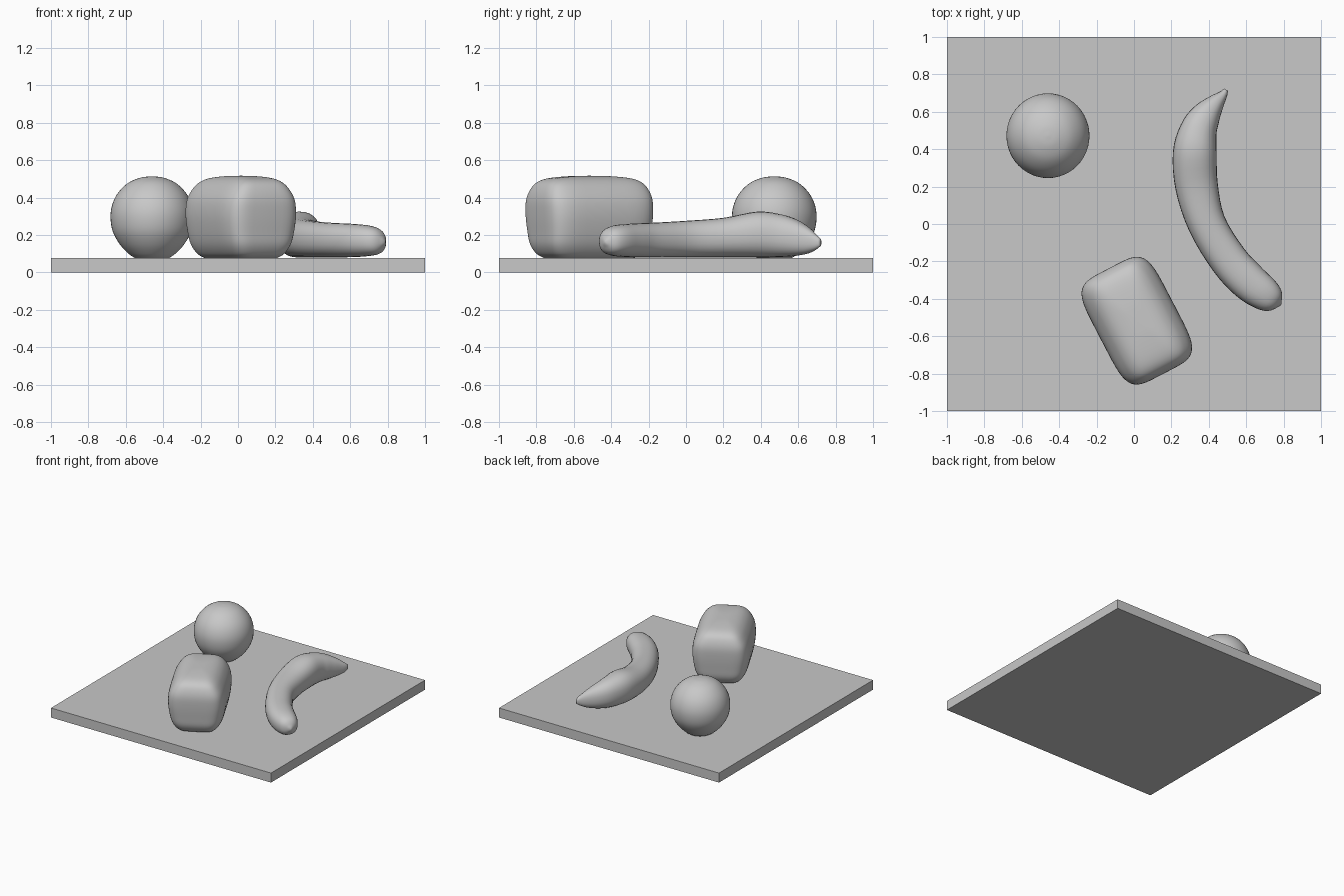
import bpy, bmesh, math
from mathutils import Vector

if "Cube" in bpy.data.objects:
    bpy.data.objects.remove(bpy.data.objects["Cube"])

grey = bpy.data.materials.new("clay grey")
grey.diffuse_color = (0.58, 0.58, 0.58, 1)
grey.use_nodes = True
grey.node_tree.nodes["Principled BSDF"].inputs["Base Color"].default_value = grey.diffuse_color


def smooth_path(keys, steps):
    """Catmull-Rom interpolation through tuples of any length."""
    pts = [Vector(k) for k in keys]
    pts = [2 * pts[0] - pts[1]] + pts + [2 * pts[-1] - pts[-2]]
    out = []
    for i in range(1, len(pts) - 2):
        a, b, c, d = pts[i - 1:i + 3]
        for s in range(steps):
            t = s / steps
            out.append(0.5 * (2 * b + (c - a) * t + (2 * a - 5 * b + 4 * c - d) * t ** 2
                              + (3 * b - a - 3 * c + d) * t ** 3))
    return out + [pts[-2]]


def superellipse(rx, ry, power, n):
    """Closed outline: power 2 is an ellipse, higher is boxier."""
    ring = []
    for i in range(n):
        a = 2 * math.pi * i / n
        c, s = math.cos(a), math.sin(a)
        ring.append((rx * math.copysign(abs(c) ** (2 / power), c),
                     ry * math.copysign(abs(s) ** (2 / power), s)))
    return ring


def loft(name, rings):
    """Skin a list of rings and cap both ends."""
    bm = bmesh.new()
    loops = [[bm.verts.new(p) for p in ring] for ring in rings]
    n = len(loops[0])
    for lo, hi in zip(loops, loops[1:]):
        for i in range(n):
            bm.faces.new((lo[i], lo[(i + 1) % n], hi[(i + 1) % n], hi[i]))
    bm.faces.new(loops[0][::-1])
    bm.faces.new(loops[-1])
    bmesh.ops.recalc_face_normals(bm, faces=bm.faces)
    me = bpy.data.meshes.new(name)
    bm.to_mesh(me)
    bm.free()
    me.materials.append(grey)
    for p in me.polygons:
        p.use_smooth = True
    ob = bpy.data.objects.new(name, me)
    bpy.context.collection.objects.link(ob)
    return ob


def stacked(name, levels, power, location, angle=0.0, n=48):
    """Upright body from (z, half width, half depth) levels."""
    rings = [[(x, y, z) for x, y in superellipse(rx, ry, power, n)]
             for z, rx, ry in smooth_path(levels, 4)]
    ob = loft(name, rings)
    ob.location = (*location, 0)
    ob.rotation_euler.z = angle
    return ob


# Square base board
bpy.ops.mesh.primitive_cube_add(size=1, location=(0, 0, 0.039))
board = bpy.context.object
board.name = "base_board"
board.scale = (2, 2, 0.078)
board.data.materials.append(grey)

# Round fruit, a little fuller than a sphere near the bottom
ball = [(0.076, 0.09), (0.10, 0.125), (0.15, 0.172), (0.22, 0.21), (0.30, 0.222),
        (0.37, 0.21), (0.43, 0.178), (0.48, 0.125), (0.507, 0.06), (0.514, 0.004)]
stacked("round_fruit", [(z, r, r * 1.02) for z, r in ball], 2, (-0.46, 0.472))

# Bread loaf: soft box with bulging sides and domed top
loaf = [(0.078, 0.13, 0.235), (0.10, 0.16, 0.27), (0.15, 0.19, 0.298),
        (0.22, 0.208, 0.308), (0.31, 0.217, 0.316), (0.39, 0.207, 0.316),
        (0.45, 0.175, 0.298), (0.485, 0.14, 0.268), (0.505, 0.10, 0.21),
        (0.515, 0.05, 0.10), (0.517, 0.004, 0.008)]
stacked("bread_loaf", loaf, 5, (0.015, -0.517), math.radians(27.5), 64)

# Banana: curved path of (x, y, half width, bottom z, top z), stalk to tip
banana = [(0.492, 0.718, 0.012, 0.14, 0.18), (0.475, 0.69, 0.025, 0.12, 0.205),
          (0.435, 0.645, 0.05, 0.10, 0.245), (0.385, 0.58, 0.08, 0.088, 0.285),
          (0.345, 0.50, 0.10, 0.083, 0.312), (0.325, 0.38, 0.117, 0.08, 0.325),
          (0.335, 0.20, 0.114, 0.08, 0.292), (0.39, 0.0, 0.102, 0.08, 0.276),
          (0.505, -0.19, 0.102, 0.08, 0.265), (0.61, -0.305, 0.102, 0.082, 0.26),
          (0.70, -0.375, 0.09, 0.088, 0.25), (0.755, -0.413, 0.062, 0.105, 0.225),
          (0.785, -0.433, 0.006, 0.155, 0.17)]
path = smooth_path(banana, 4)
rings = []
for i, (x, y, r, low, high) in enumerate(path):
    before, after = path[max(i - 1, 0)], path[min(i + 1, len(path) - 1)]
    side = Vector((before[1] - after[1], after[0] - before[0], 0)).normalized()
    mid = Vector((x, y, (low + high) / 2))
    rings.append([mid + side * u + Vector((0, 0, v))
                  for u, v in superellipse(r, (high - low) / 2, 2.3, 28)])
loft("banana", rings)
